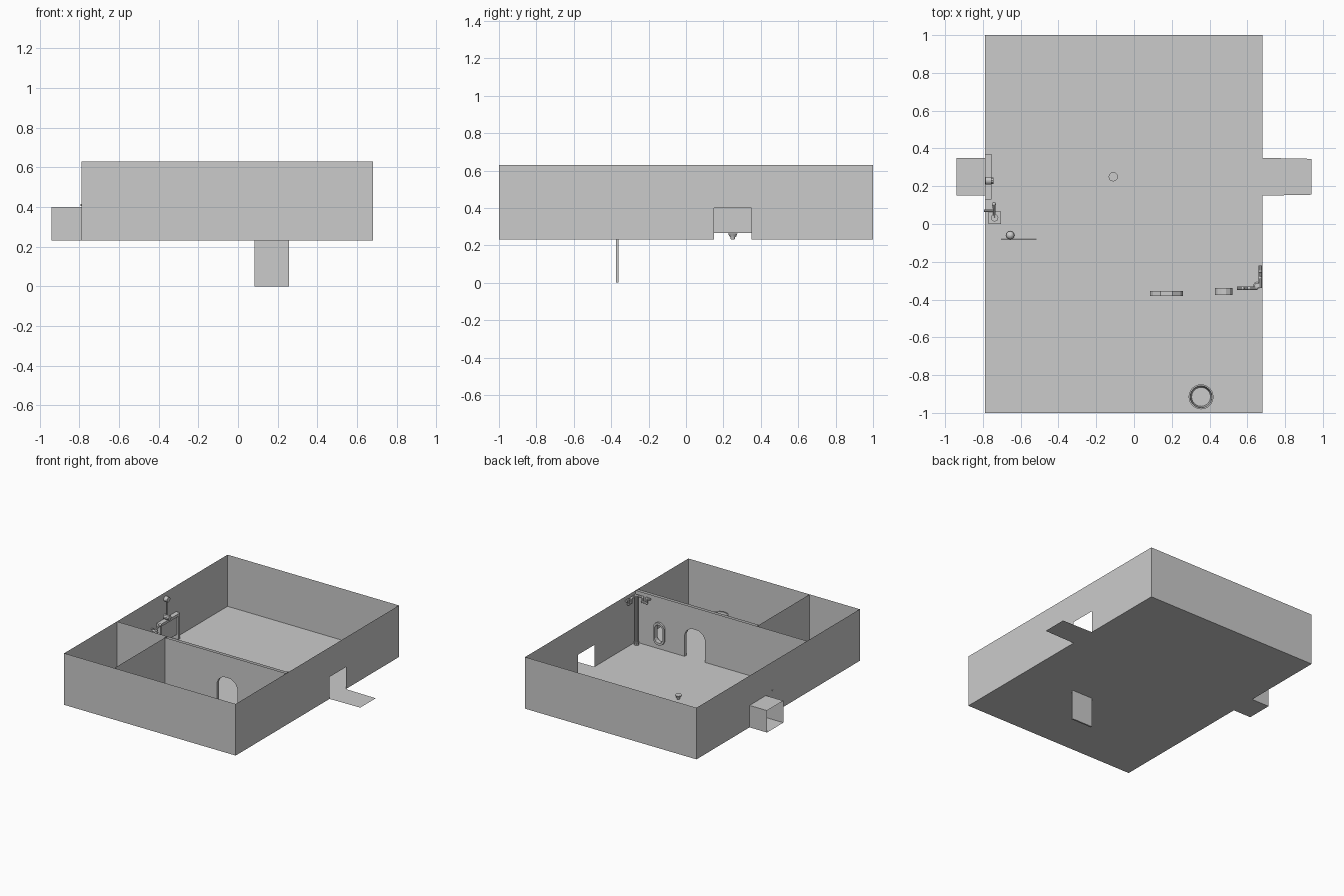
import bpy, bmesh, math
from mathutils import Vector

if "Cube" in bpy.data.objects:
    bpy.data.objects.remove(bpy.data.objects["Cube"])

X0, X1, F, T = -0.79, 0.68, 0.23, 0.63      # side walls, floor and wall-top heights
YB, YF = -0.355, -0.38                      # two skins of the dividing wall


def finish(name, bm):
    me = bpy.data.meshes.new(name)
    bm.to_mesh(me)
    bm.free()
    ob = bpy.data.objects.new(name, me)
    bpy.context.collection.objects.link(ob)
    return ob


def sheet(name, loops, to3d):
    """Flat thin panel; the first loop is its outline, the others are holes."""
    bm = bmesh.new()
    edges = []
    for loop in loops:
        vs = [bm.verts.new(to3d(*p)) for p in loop]
        edges += [bm.edges.new((vs[i - 1], vs[i])) for i in range(len(vs))]
    bmesh.ops.triangle_fill(bm, edges=edges, use_beauty=True, use_dissolve=False)
    return finish(name, bm)


def band(name, rings, closed=True):
    """Strip of quads joining successive equal-length point rings."""
    bm = bmesh.new()
    vs = [[bm.verts.new(p) for p in r] for r in rings]
    n = len(vs[0])
    for a, b in zip(vs, vs[1:]):
        for i in range(n if closed else n - 1):
            j = (i + 1) % n
            bm.faces.new((a[i], a[j], b[j], b[i]))
    return finish(name, bm)


def box(name, lo, hi):
    bm = bmesh.new()
    bmesh.ops.create_cube(bm, size=1)
    for v in bm.verts:
        v.co = [l + (c + 0.5) * (h - l) for c, l, h in zip(v.co, lo, hi)]
    return finish(name, bm)


def rod(name, a, b, r, r2=None, sides=10):
    a, b = Vector(a), Vector(b)
    d = b - a
    bm = bmesh.new()
    bmesh.ops.create_cone(bm, cap_ends=True, segments=sides, radius1=r,
                          radius2=r if r2 is None else r2, depth=d.length)
    rot = d.to_track_quat('Z', 'Y')
    for v in bm.verts:
        v.co = rot @ v.co + (a + b) / 2
    return finish(name, bm)


def ball(name, p, r):
    bm = bmesh.new()
    bmesh.ops.create_uvsphere(bm, u_segments=12, v_segments=8, radius=r)
    bmesh.ops.translate(bm, vec=p, verts=bm.verts)
    return finish(name, bm)


def pipe(name, pts, r):
    for i, (a, b) in enumerate(zip(pts, pts[1:])):
        rod(f"{name}_{i + 1}", a, b, r, sides=8)
    for i, p in enumerate(pts[1:-1]):
        ball(f"{name}_elbow_{i + 1}", p, r * 1.1)


def rect(a, b, c, d):
    return [(a, c), (b, c), (b, d), (a, d)]


def oval(rx, rz, n=12, cx=0.475, cz=0.35):
    # elongated round: two half circles with straight sides
    pts = []
    for i in range(n):
        t = 2 * math.pi * (i + 0.5) / n
        pts.append((cx + rx * math.cos(t),
                    cz + rx * math.sin(t) + math.copysign(rz - rx, math.sin(t))))
    return pts


flat = lambda z: (lambda x, y: (x, y, z))
along_x = lambda y: (lambda x, z: (x, y, z))
along_y = lambda x: (lambda y, z: (x, y, z))

# Floor and outer walls, with a low opening in each side wall
sheet("floor", [rect(X0, X1, -1, 1)], flat(F))
sheet("front_wall", [rect(X0, X1, F, T)], along_x(-1))
sheet("back_wall", [rect(X0, X1, F, T)], along_x(1))
side = [(-1, F), (0.15, F), (0.15, 0.40), (0.35, 0.40), (0.35, F), (1, F), (1, T), (-1, T)]
sheet("left_wall", [side], along_y(X0))
sheet("right_wall", [side], along_y(X1))

# Side passages: open-ended tunnel on the left, floor strip on the right
hoop = [(0.15, F), (0.35, F), (0.35, 0.40), (0.15, 0.40)]
band("left_tunnel", [[(x, y, z) for y, z in hoop] for x in (-0.94, X0)])
sheet("right_passage_floor", [[(X1, 0.15), (0.94, 0.155), (0.94, 0.345), (X1, 0.35)]], flat(F))

# Dividing walls with arched doorway and porthole
arch = [(0.085, F), (0.085, 0.40), (0.10, 0.432), (0.14, 0.46),
        (0.205, 0.46), (0.245, 0.432), (0.26, 0.40), (0.26, F)]
hole = oval(0.035, 0.07)
for name, y, xa in (("dividing_wall_back", YB, X0), ("dividing_wall_front", YF, -0.36)):
    sheet(name, [[(xa, F)] + arch + [(X1, F), (X1, T), (xa, T)], hole], along_x(y))
sheet("small_room_wall", [[(-1, F), (YB, F), (YB, T), (-1, T)]], along_y(-0.36))
band("door_arch_lining", [[(x, y, z) for x, z in arch] for y in (YF, YB)], closed=False)

# Door slab sunk below the floor
box("sunken_door", (0.082, -0.374, 0), (0.258, -0.362, F))

# Porthole frame
inner, outer = oval(0.035, 0.07), oval(0.048, 0.088)
ring = [(inner, -0.375), (inner, -0.34), (outer, -0.34), (outer, -0.375), (inner, -0.375)]
band("porthole_frame", [[(x, y, z) for x, z in lp] for lp, y in ring])

# Corner pipes with stepped branches along both walls
rod("corner_pipe", (0.652, -0.325, F), (0.652, -0.325, 0.61), 0.014, sides=10)
rod("corner_pipe_base", (0.652, -0.325, F), (0.652, -0.325, 0.25), 0.02)
pipe("branch_pipe_wall", [(0.655, -0.34, 0.60), (0.61, -0.34, 0.60), (0.61, -0.34, 0.565),
                          (0.575, -0.34, 0.565), (0.575, -0.34, 0.60), (0.545, -0.34, 0.60)], 0.009)
pipe("branch_pipe_side", [(0.668, -0.34, 0.60), (0.668, -0.285, 0.60), (0.668, -0.285, 0.565),
                          (0.668, -0.25, 0.565), (0.668, -0.25, 0.60), (0.668, -0.22, 0.60)], 0.009)

# Lifting hatch and frame over the left opening
for n, y in (("front", 0.13), ("back", 0.35)):
    box(f"hatch_post_{n}", (X0, y, F), (-0.755, y + 0.02, 0.43))
box("hatch_lintel", (X0, 0.13, 0.41), (-0.755, 0.37, 0.43))
box("hatch_panel", (-0.782, 0.15, 0.265), (-0.77, 0.35, 0.41))
rod("hatch_bracket", (X0, 0.23, 0.445), (-0.745, 0.23, 0.445), 0.018)
rod("hatch_rod", (-0.77, 0.23, 0.43), (-0.77, 0.23, 0.58), 0.004, sides=6)
rod("pulley", (-0.785, 0.23, 0.585), (-0.755, 0.23, 0.585), 0.02, sides=12)

# Lever control beside the hatch
box("lever_box", (-0.77, 0.0, 0.37), (-0.705, 0.065, 0.40))
rod("lever_hub", (-0.738, 0.033, 0.40), (-0.738, 0.033, 0.425), 0.02, sides=12)
rod("lever_arm", (-0.738, 0.033, 0.42), (-0.742, 0.105, 0.44), 0.007, sides=8)
ball("lever_knob", (-0.742, 0.105, 0.44), 0.011)
rod("lever_pipe", (-0.795, 0.07, 0.41), (-0.74, 0.07, 0.41), 0.006, sides=8)

# Small drain cup on the floor
rod("floor_cup", (-0.11, 0.25, F), (-0.11, 0.25, 0.247), 0.01, 0.014, sides=12)
rod("floor_cup_rim", (-0.11, 0.25, 0.247), (-0.11, 0.25, 0.262), 0.018, 0.025, sides=12)

# Stick and ball lying on the floor
rod("floor_stick", (-0.705, -0.08, F + 0.004), (-0.515, -0.08, F + 0.004), 0.004, sides=6)
ball("floor_ball", (-0.655, -0.06, F + 0.022), 0.022)

# Open tub in the front room
def circle(r, z, n=24):
    return [(0.355 + r * math.cos(2 * math.pi * i / n),
             -0.915 + r * math.sin(2 * math.pi * i / n), z) for i in range(n)]

tub = band("tub", [circle(r, z) for r, z in
                   ((0.058, F), (0.066, 0.31), (0.058, 0.31), (0.05, 0.245), (0.001, 0.245))])
for ob in bpy.data.objects:
    ob.select_set(ob.name.startswith(("tub", "floor_ball", "corner_pipe")))
bpy.context.view_layer.objects.active = tub
bpy.ops.object.shade_smooth_by_angle()
